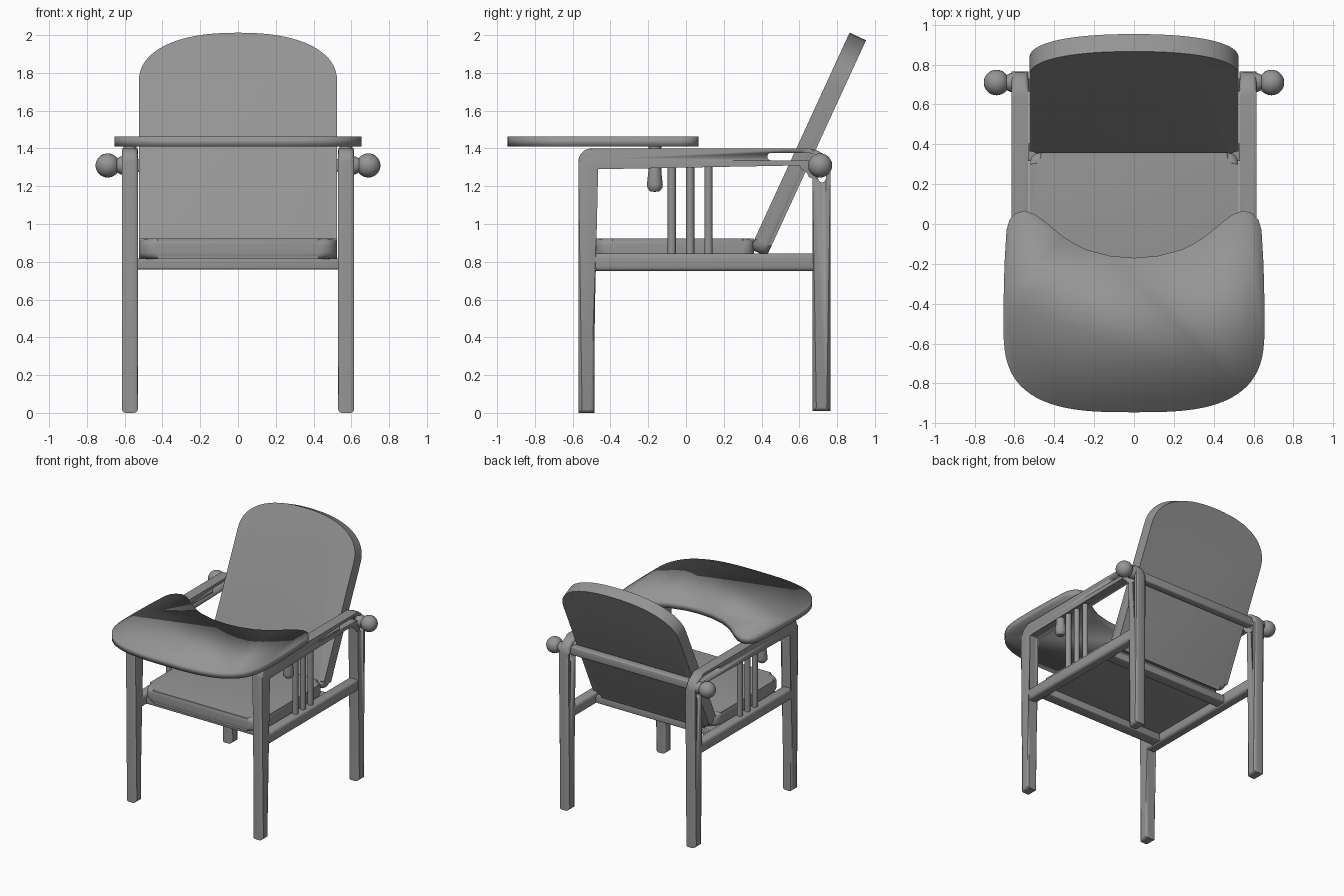
import bpy, bmesh
from math import sin, cos, pi, radians
from mathutils import Vector, Matrix

if "Cube" in bpy.data.objects:
    bpy.data.objects.remove(bpy.data.objects["Cube"])

grey = bpy.data.materials.new("plain_grey")
GREY = (0.3, 0.3, 0.3, 1)
grey.diffuse_color = GREY
grey.use_nodes = True
grey.node_tree.nodes["Principled BSDF"].inputs["Base Color"].default_value = GREY

X, Y, Z = Vector((1, 0, 0)), Vector((0, 1, 0)), Vector((0, 0, 1))


def finish(name, bm, angle=40, mirror=False):
    bmesh.ops.recalc_face_normals(bm, faces=bm.faces)
    me = bpy.data.meshes.new(name)
    bm.to_mesh(me)
    bm.free()
    me.materials.append(grey)
    ob = bpy.data.objects.new(name, me)
    bpy.context.collection.objects.link(ob)
    bpy.ops.object.select_all(action="DESELECT")
    ob.select_set(True)
    bpy.context.view_layer.objects.active = ob
    bpy.ops.object.shade_smooth_by_angle(angle=radians(angle))
    if mirror:
        ob.modifiers.new("mirror", "MIRROR")
    return ob


def prism(name, outline, origin, u, v, depth, bevel=0.0, segments=3, **kw):
    """Extrude a 2D outline lying in the u, v plane by depth, rounding both rims."""
    w = u.cross(v)
    bm = bmesh.new()
    base = [bm.verts.new(Vector(origin) + u * a + v * b) for a, b in outline]
    top = [bm.verts.new(p.co + w * depth) for p in base]
    caps = [bm.faces.new(base), bm.faces.new(top)]
    n = len(base)
    for i in range(n):
        j = (i + 1) % n
        bm.faces.new((base[i], base[j], top[j], top[i]))
    if bevel:
        rims = list({e for f in caps for e in f.edges})
        bmesh.ops.bevel(bm, geom=rims, offset=bevel, segments=segments,
                        profile=0.5, affect="EDGES", clamp_overlap=False)
    return finish(name, bm, **kw)


def box(name, lo, hi, bevel=0.01, **kw):
    bm = bmesh.new()
    lo, hi = Vector(lo), Vector(hi)
    size = hi - lo
    bmesh.ops.create_cube(bm, size=1, matrix=Matrix.Translation((lo + hi) / 2)
                          @ Matrix.Diagonal((*size, 1)))
    bmesh.ops.bevel(bm, geom=bm.edges[:], offset=bevel, segments=3,
                    profile=0.5, affect="EDGES")
    return finish(name, bm, **kw)


def lathe(name, profile, origin, axis, steps=24, **kw):
    """Spin (radius, height) pairs around an axis."""
    side = axis.orthogonal().normalized()
    bm = bmesh.new()
    pts = [bm.verts.new(Vector(origin) + side * r + axis * h) for r, h in profile]
    edges = [bm.edges.new(pair) for pair in zip(pts, pts[1:])]
    bmesh.ops.spin(bm, geom=pts + edges, cent=origin, axis=axis, angle=2 * pi, steps=steps)
    bmesh.ops.remove_doubles(bm, verts=bm.verts, dist=0.0001)
    return finish(name, bm, **kw)


def arc(cx, cy, rx, ry, start, end, n=8, power=2):
    pts = []
    for i in range(n + 1):
        t = radians(start + (end - start) * i / n)
        c, s = cos(t), sin(t)
        pts.append((cx + rx * abs(c) ** (2 / power) * (1 if c >= 0 else -1),
                    cy + ry * abs(s) ** (2 / power) * (1 if s >= 0 else -1)))
    return pts


# Side frames: legs and armrest in one bent piece
frame_outline = ([(-0.57, 0)] + arc(-0.5, 1.33, 0.07, 0.07, 180, 90)
                 + arc(0.64, 1.29, 0.125, 0.11, 90, 0)
                 + [(0.765, 0.01), (0.67, 0.01)] + arc(0.6, 1.24, 0.07, 0.07, 0, 90)
                 + [(-0.485, 1.31), (-0.485, 0)])
frame = prism("side_frame", frame_outline, (0.53, 0, 0), Y, Z, 0.085, 0.02)

# Curved slot through the rear of each armrest
path = [Vector(p) for p in [(0.45, 1.357), (0.6, 1.357)]]
path += [Vector(p) for p in arc(0.64, 1.277, 0.08, 0.08, 90, 0, 6)] + [Vector((0.72, 1.24))]
left, right = [], []
for i, p in enumerate(path):
    d = (path[min(i + 1, len(path) - 1)] - path[max(i - 1, 0)]).normalized()
    side = Vector((-d.y, d.x)) * 0.02
    left.append(p + side)
    right.append(p - side)
slot_outline = (left + arc(0.72, 1.24, 0.02, 0.02, 0, -180)[1:-1] + right[::-1]
                + arc(0.45, 1.357, 0.02, 0.02, 270, 90)[1:-1])
cutter = prism("slot_cutter", slot_outline, (0.45, 0, 0), Y, Z, 0.25)
cutter.hide_render = True
cutter.hide_set(True)
cutter.display_type = "WIRE"
cut = frame.modifiers.new("slot", "BOOLEAN")
cut.operation = "DIFFERENCE"
cut.object = cutter
frame.modifiers.new("mirror", "MIRROR")

# Rails
box("side_rail", (0.53, -0.5, 0.75), (0.615, 0.69, 0.845), 0.022, mirror=True)
for name, y in (("front_cross_rail", -0.38), ("rear_cross_rail", 0.36)):
    box(name, (-0.54, y - 0.045, 0.76), (0.54, y + 0.045, 0.818), 0.006)
box("back_support_bar", (-0.54, 0.665, 1.275), (0.54, 0.73, 1.345), 0.012)

# Spindles and the tray pegs beside them
for i in range(3):
    lathe("spindle", [(0.022, 0.83), (0.022, 1.32)], (0.572, -0.075 + 0.097 * i, 0), Z,
          steps=16, mirror=True)
lathe("tray_peg", [(0, 1.17), (0.025, 1.173), (0.039, 1.19), (0.042, 1.21), (0.034, 1.28), (0.034, 1.42)],
      (0.572, -0.165, 0), Z, mirror=True)

# Round knobs at the rear of the arms
knob = [(0.048, -0.02), (0.048, 0.01), (0.038, 0.03)]
knob += [(0.064 * sin(radians(a)), 0.08 - 0.064 * cos(radians(a))) for a in range(40, 181, 10)]
lathe("knob", knob, (0.61, 0.71, 1.31), X, mirror=True)

# Seat cushion
seat_outline = (arc(0.465, 0.3, 0.06, 0.06, 0, 90) + arc(-0.465, 0.3, 0.06, 0.06, 90, 180)
                + arc(-0.425, -0.39, 0.1, 0.1, 180, 270) + arc(0.425, -0.39, 0.1, 0.1, 270, 360))
prism("seat", seat_outline, (0, 0, 0.815), X, Y, 0.108, 0.035, 4)

# Reclined backrest with an arched top
tilt = radians(24.7)
up = Vector((0, sin(tilt), cos(tilt)))
back_outline = (arc(0, 0.97, 0.525, 0.29, 0, 180, 32, 2.3)
                + arc(-0.465, 0.06, 0.06, 0.06, 180, 270) + arc(0.465, 0.06, 0.06, 0.06, 270, 360))
normal = X.cross(up)
prism("backrest", back_outline, Vector((0, 0.383, 0.848)) - normal * 0.048, X, up, 0.096, 0.035, 4)

# Tray with a scooped rear edge
half = [(0.655, -0.4), (0.65, -0.2), (0.64, -0.03), (0.625, 0.02), (0.595, 0.053), (0.55, 0.067),
        (0.5, 0.05), (0.45, 0.015), (0.36, -0.06), (0.3, -0.098), (0.24, -0.128), (0.12, -0.16)]
tray_outline = (half + [(0, -0.17)] + [(-x, y) for x, y in reversed(half)]
                + arc(0, -0.5, 0.655, 0.445, 180, 360, 40, 3))
prism("tray", tray_outline, (0, 0, 1.41), X, Y, 0.052, angle=180)
